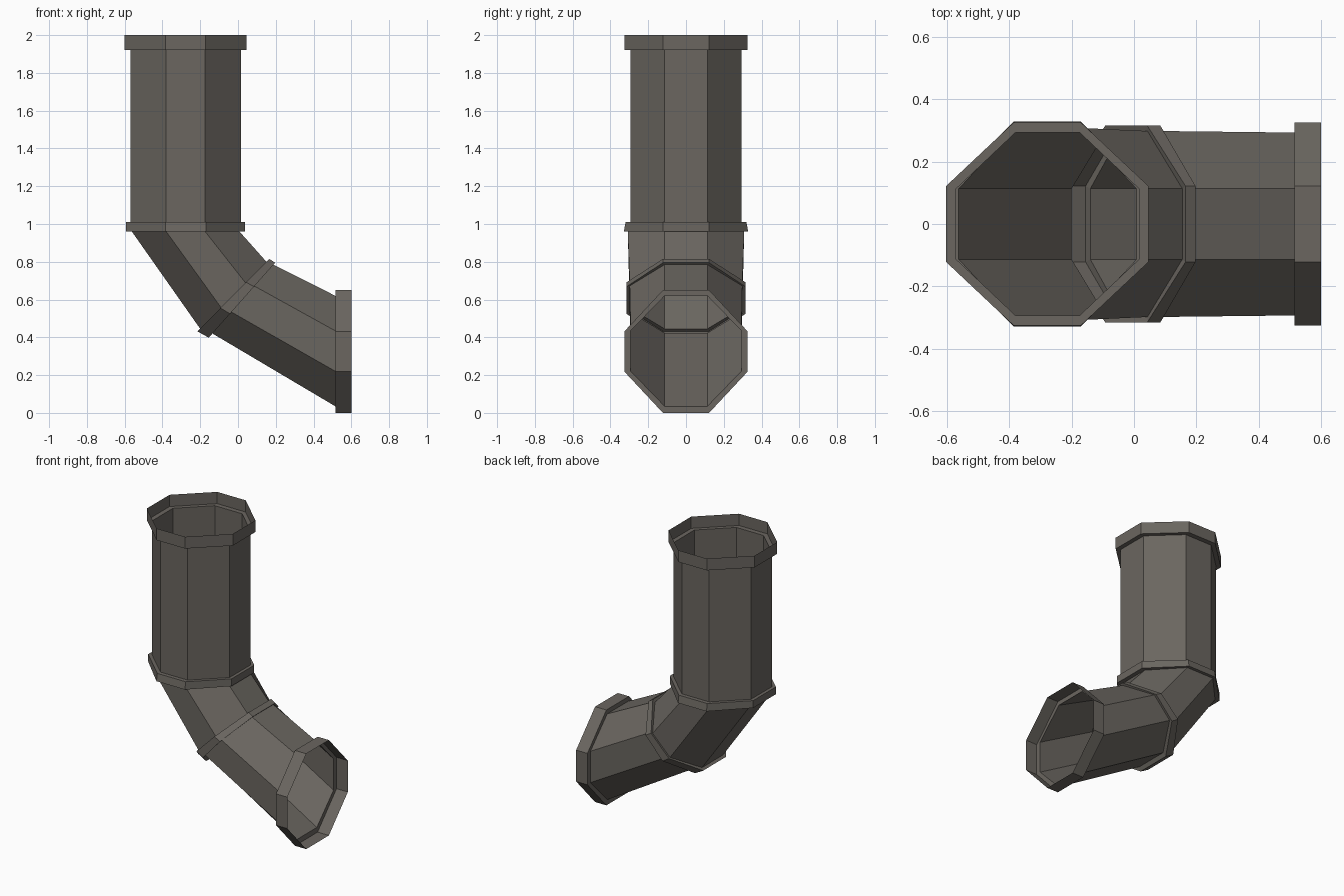
import bpy
import bmesh
from mathutils import Vector

if "Cube" in bpy.data.objects:
    bpy.data.objects.remove(bpy.data.objects["Cube"])

iron = bpy.data.materials.new("dark warm grey metal")
iron.diffuse_color = (0.145, 0.133, 0.117, 1.0)
iron.use_nodes = True
iron.node_tree.nodes["Principled BSDF"].inputs["Base Color"].default_value = iron.diffuse_color


def octagon(outer, inner, half_width, flat_u, flat_v):
    """Eight points in the plane spanned by outer->inner (in xz) and y."""
    a = Vector((outer[0], 0, outer[1]))
    b = Vector((inner[0], 0, inner[1]))
    mid, u, h = (a + b) / 2, (b - a).normalized(), (b - a).length / 2
    outline = [(h, -flat_v), (h, flat_v), (flat_u, half_width), (-flat_u, half_width),
               (-h, flat_v), (-h, -flat_v), (-flat_u, -half_width), (flat_u, -half_width)]
    return [mid + u * p + Vector((0, q, 0)) for p, q in outline]


def loft(name, sections):
    """Open flat-faced octagonal tube through the given sections."""
    bm = bmesh.new()
    rings = [[bm.verts.new(p) for p in octagon(*s)] for s in sections]
    for r0, r1 in zip(rings, rings[1:]):
        for i in range(8):
            j = (i + 1) % 8
            bm.faces.new((r0[i], r1[i], r1[j], r0[j]))
    mesh = bpy.data.meshes.new(name)
    bm.to_mesh(mesh)
    bm.free()
    mesh.materials.append(iron)
    obj = bpy.data.objects.new(name, mesh)
    bpy.context.collection.objects.link(obj)


# Cross-sections: outer-bend point (x, z), inner-bend point, half width, flats
pipe_top = ((-0.57, 1.92), (0.016, 1.92), 0.293, 0.103, 0.113)
pipe_low = ((-0.57, 1.01), (0.016, 1.01), 0.293, 0.103, 0.113)
elbow_top = ((-0.562, 0.96), (0.008, 0.96), 0.308, 0.103, 0.113)
elbow_end = ((-0.20, 0.445), (0.155, 0.795), 0.298, 0.092, 0.113)
spout_top = ((-0.14, 0.423), (0.187, 0.785), 0.298, 0.092, 0.113)
spout_end = ((0.515, 0.035), (0.515, 0.62), 0.293, 0.107, 0.113)

# Straight tube pieces
loft("upper_pipe", [pipe_top, pipe_low])
loft("elbow", [elbow_top, elbow_end])
loft("spout", [spout_top, spout_end])

# Open cup flanges at both ends
loft("top_flange", [((-0.602, 2.0), (0.046, 2.0), 0.326, 0.107, 0.122),
                    ((-0.602, 1.92), (0.046, 1.92), 0.326, 0.107, 0.122), pipe_top])
loft("outlet_flange", [spout_end,
                       ((0.515, 0.0), (0.515, 0.65), 0.326, 0.107, 0.122),
                       ((0.60, 0.0), (0.60, 0.65), 0.326, 0.107, 0.122)])

# Raised bands at the two bends
loft("upper_band", [pipe_low,
                    ((-0.592, 1.01), (0.037, 1.01), 0.320, 0.107, 0.122),
                    ((-0.592, 0.96), (0.037, 0.96), 0.329, 0.107, 0.122), elbow_top])
loft("lower_band", [elbow_end,
                    ((-0.215, 0.432), (0.165, 0.815), 0.315, 0.096, 0.122),
                    ((-0.155, 0.398), (0.197, 0.795), 0.315, 0.096, 0.122), spout_top])
